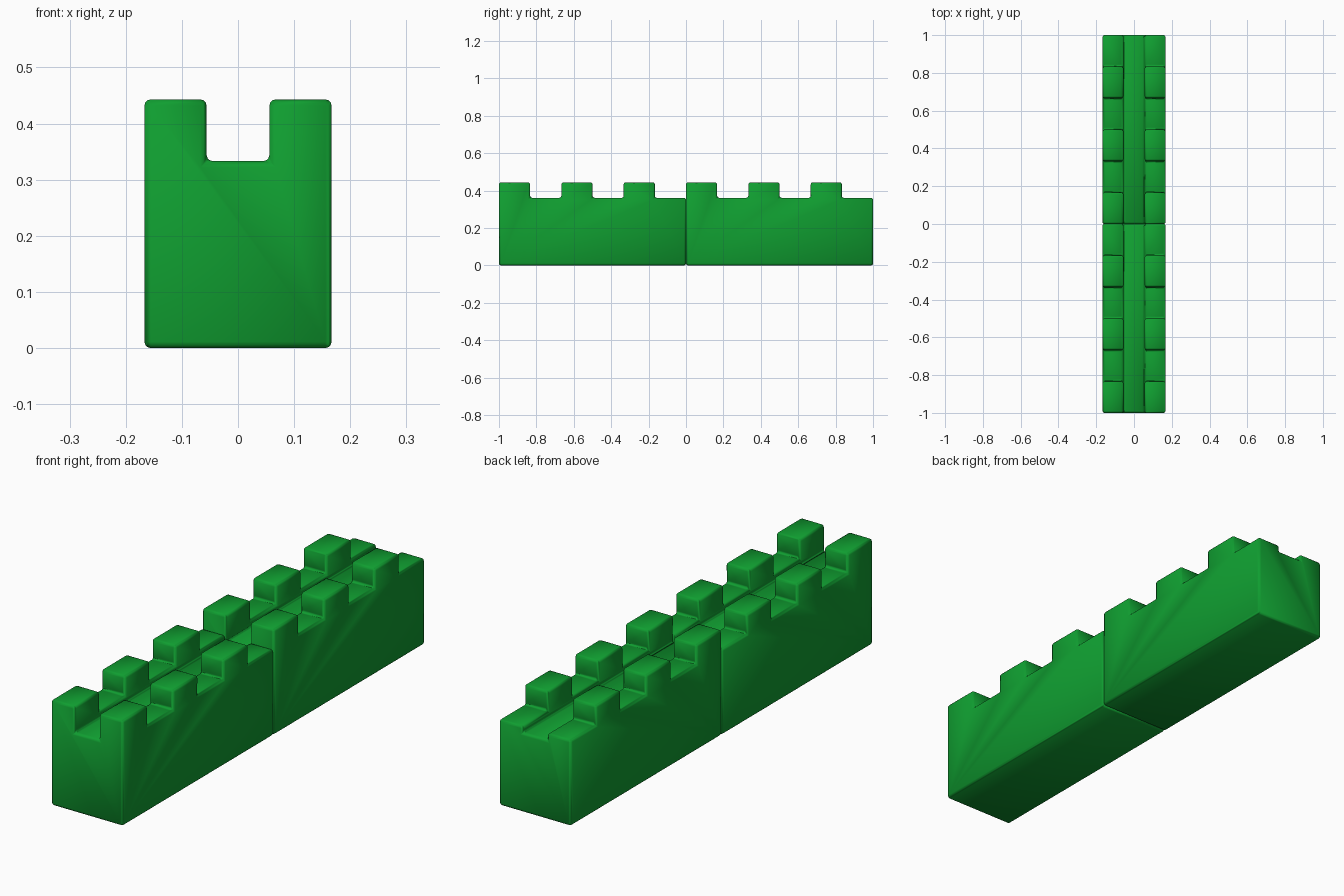
import bpy, bmesh, math

if "Cube" in bpy.data.objects:
    bpy.data.objects.remove(bpy.data.objects["Cube"])

green = bpy.data.materials.new("green")
green.diffuse_color = (0.005, 0.34, 0.03, 1)
green.use_nodes = True
green.node_tree.nodes["Principled BSDF"].inputs["Base Color"].default_value = green.diffuse_color

W, CH = 1 / 6, 0.056                    # half width of wall, half width of walkway
TOP, GAP, FLOOR = 0.443, 0.361, 0.333   # merlon, gap and walkway heights
STEP = 1 / 6


def prism(name, profile, half_x):
    """Extrude a (y, z) profile symmetrically along x."""
    bm = bmesh.new()
    face = bm.faces.new([bm.verts.new((-half_x, y, z)) for y, z in profile])
    new = bmesh.ops.extrude_face_region(bm, geom=[face])["geom"]
    bmesh.ops.translate(bm, vec=(2 * half_x, 0, 0),
                        verts=[g for g in new if isinstance(g, bmesh.types.BMVert)])
    bmesh.ops.recalc_face_normals(bm, faces=bm.faces)
    mesh = bpy.data.meshes.new(name)
    bm.to_mesh(mesh)
    bm.free()
    obj = bpy.data.objects.new(name, mesh)
    bpy.context.collection.objects.link(obj)
    return obj


def wall_segment(name, y0):
    # crenellated side profile: three merlons, each followed by a gap
    profile = [(y0 + 1, 0), (y0, 0)]
    for i in range(6):
        z = TOP if i % 2 == 0 else GAP
        profile += [(y0 + i * STEP, z), (y0 + (i + 1) * STEP, z)]
    wall = prism(name, profile, W)
    wall.data.materials.append(green)

    # walkway channel along the top
    cutter = prism(name + "_walkway_cutter",
                   [(y0 - .1, FLOOR), (y0 + 1.1, FLOOR), (y0 + 1.1, 1), (y0 - .1, 1)], CH)
    cutter.hide_render = True
    cut = wall.modifiers.new("walkway", 'BOOLEAN')
    cut.object, cut.operation, cut.solver = cutter, 'DIFFERENCE', 'EXACT'

    # rounded edges
    bevel = wall.modifiers.new("rounding", 'BEVEL')
    bevel.width, bevel.segments = 0.011, 3
    bevel.limit_method, bevel.angle_limit = 'ANGLE', math.radians(40)
    bevel.harden_normals = True

    bpy.ops.object.select_all(action='DESELECT')
    wall.select_set(True)
    bpy.context.view_layer.objects.active = wall
    for m in ("walkway", "rounding"):
        bpy.ops.object.modifier_apply(modifier=m)
    bpy.data.objects.remove(cutter)
    bpy.ops.object.shade_smooth_by_angle(angle=math.radians(40))


wall_segment("front_wall_segment", -1)
wall_segment("back_wall_segment", 0)
